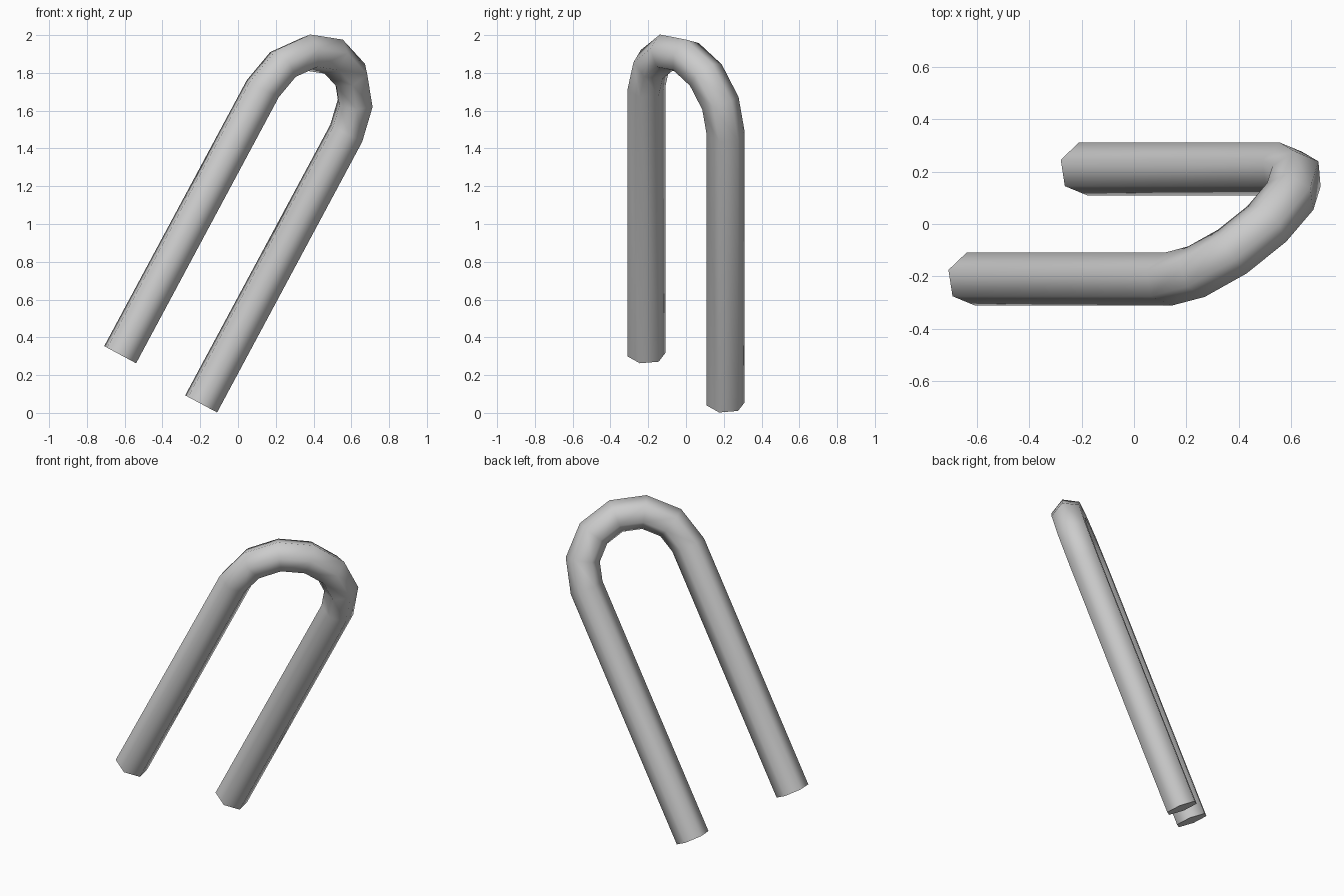
import bpy, bmesh
from math import sin, cos, pi, radians
from mathutils import Matrix, Vector

if "Cube" in bpy.data.objects:
    bpy.data.objects.remove(bpy.data.objects["Cube"])

BEND, TUBE, SIDES, STEPS = 0.327, 0.102, 6, 6
LEG_LEFT, LEG_RIGHT = 1.598, 1.625

bm = bmesh.new()


def ring(centre, outward):
    """Hexagonal section with one corner pointing away from the bend centre."""
    return [bm.verts.new(centre + TUBE * (cos(a) * outward + sin(a) * Vector((0, 1, 0))))
            for a in (2 * pi * i / SIDES for i in range(SIDES))]


# Sections: left leg end, half-circle bend, right leg end
sections = [(Vector((-BEND, 0, -LEG_LEFT)), Vector((-1, 0, 0)))]
for k in range(STEPS + 1):
    t = pi * k / STEPS
    out = Vector((-cos(t), 0, sin(t)))
    sections.append((out * BEND, out))
sections.append((Vector((BEND, 0, -LEG_RIGHT)), Vector((1, 0, 0))))
rings = [ring(c, o) for c, o in sections]

# Tube walls and end caps
for a, b in zip(rings, rings[1:]):
    for i in range(SIDES):
        j = (i + 1) % SIDES
        bm.faces.new((a[i], a[j], b[j], b[i]))
bm.faces.new(rings[0])
bm.faces.new(rings[-1])
bmesh.ops.recalc_face_normals(bm, faces=bm.faces)

# Lean the finished tube over
bm.transform(Matrix.Translation((0.352, 0, 1.598))
             @ Matrix.Rotation(radians(28.2), 4, 'Y')
             @ Matrix.Rotation(radians(40), 4, 'Z'))

mesh = bpy.data.meshes.new("bent_tube")
bm.to_mesh(mesh)
bm.free()
tube = bpy.data.objects.new("bent_tube", mesh)
bpy.context.collection.objects.link(tube)

# Smooth walls, crisp end caps
bpy.context.view_layer.objects.active = tube
tube.select_set(True)
bpy.ops.object.shade_smooth_by_angle(angle=radians(70))
